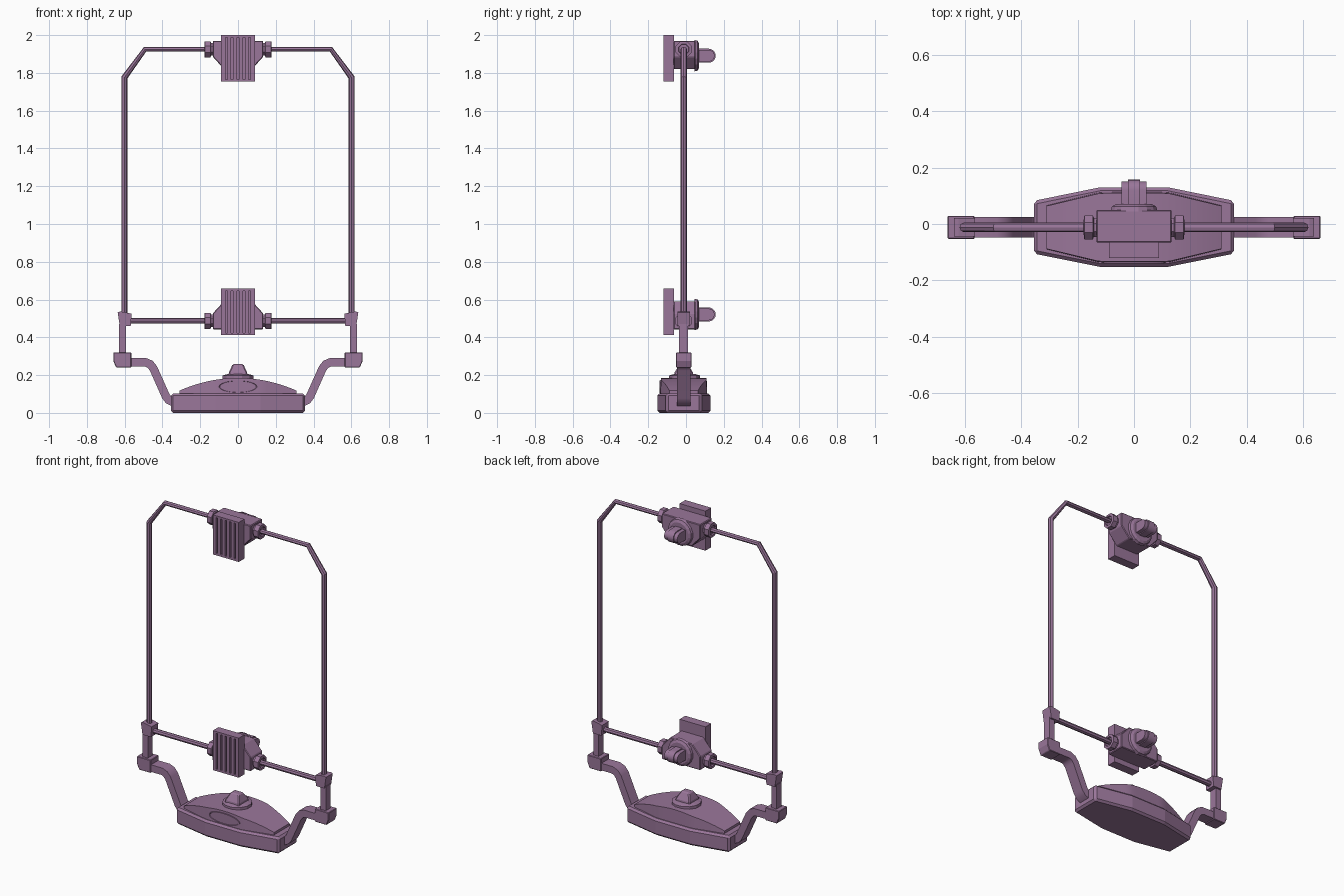
import bpy, bmesh, math
from mathutils import Vector

cube = bpy.data.objects.get("Cube")
if cube:
    bpy.data.objects.remove(cube)

mauve = bpy.data.materials.new("mauve plastic")
mauve.use_nodes = True
COLOUR = (0.32, 0.18, 0.32, 1)
mauve.diffuse_color = COLOUR
mauve.node_tree.nodes["Principled BSDF"].inputs["Base Color"].default_value = COLOUR

YC = -0.012  # depth of the frame plane


def loft(name, rings, smooth=False, bevel=0):
    """Skin a list of equal-length rings and cap both ends."""
    bm = bmesh.new()
    rows = [[bm.verts.new(p) for p in ring] for ring in rings]
    n = len(rows[0])
    for a, b in zip(rows, rows[1:]):
        for i in range(n):
            j = (i + 1) % n
            bm.faces.new((a[i], a[j], b[j], b[i]))
    bm.faces.new(rows[0])
    bm.faces.new(rows[-1])
    bmesh.ops.recalc_face_normals(bm, faces=bm.faces)
    mesh = bpy.data.meshes.new(name)
    bm.to_mesh(mesh)
    bm.free()
    mesh.materials.append(mauve)
    obj = bpy.data.objects.new(name, mesh)
    bpy.context.collection.objects.link(obj)
    if bevel:
        mod = obj.modifiers.new("Bevel", "BEVEL")
        mod.width = bevel
        mod.segments = 1
    if smooth:
        bpy.ops.object.select_all(action='DESELECT')
        obj.select_set(True)
        bpy.context.view_layer.objects.active = obj
        bpy.ops.object.shade_smooth_by_angle(angle=math.radians(35))
    return obj


def place(axis, u, v, w):
    """Point with w along the axis and u, v across it."""
    return {"x": (w, u, v), "y": (u, w, v), "z": (u, v, w)}[axis]


def prism(name, axis, pts, a, b, **kw):
    return loft(name, [[place(axis, u, v, w) for u, v in pts] for w in (a, b)], **kw)


def box(name, x, y, z, **kw):
    pts = [(x[0], y[0]), (x[1], y[0]), (x[1], y[1]), (x[0], y[1])]
    return prism(name, "z", pts, z[0], z[1], **kw)


def turned(name, axis, centre, steps, sides, squash=1, **kw):
    """Lathe-like part: steps are (radius, position along axis)."""
    rings = []
    for r, w in steps:
        angles = [2 * math.pi * (i + 0.5) / sides for i in range(sides)]
        rings.append([place(axis, centre[0] + r * math.cos(t),
                            centre[1] + r * squash * math.sin(t), w) for t in angles])
    return loft(name, rings, **kw)


def sweep(name, path, widths, section, **kw):
    """Mitred sweep along an x-z path; section is (in-plane, depth) factors."""
    pts = [Vector(p) for p in path]
    rings = []
    for i, p in enumerate(pts):
        d0 = (p - pts[max(i - 1, 0)]).normalized()
        d1 = (pts[min(i + 1, len(pts) - 1)] - p).normalized()
        d0, d1 = (d0 if d0.length else d1), (d1 if d1.length else d0)
        t = (d0 + d1).normalized()
        normal = Vector((-t.y, t.x)) / max(t.dot(d1), 0.5)
        rings.append([(p.x + normal.x * a * widths[i], YC + b,
                       p.y + normal.y * a * widths[i]) for a, b in section])
    return loft(name, rings, **kw)


# Base slab
half = [(-0.355, -0.105), (-0.12, -0.152), (0.12, -0.152), (0.355, -0.105)]
back = [(0.355, 0.082), (0.12, 0.13), (-0.12, 0.13), (-0.355, 0.082)]
prism("base_slab", "z", half + back, 0, 0.103, bevel=0.012)

# Arched deck on the base
rings = []
for i in range(25):
    x = -0.31 + 0.62 * i / 24
    d = 0.125 - 0.047 * max(0, abs(x) - 0.12) / 0.19
    z = 0.118 + 0.067 * (1 - (x / 0.31) ** 2)
    rings.append([(x, YC - d, 0.09), (x, YC - d * 0.97, z),
                  (x, YC + d * 0.97, z), (x, YC + d, 0.09)])
loft("base_deck", rings, smooth=True)

# Oval badge plate and the knob on the deck
turned("oval_plate", "y", (0, 0.139),
       [(0.108, -0.130), (0.108, -0.140), (0.1, -0.140), (0.097, -0.137)], 32, squash=0.31)
turned("base_knob_ring", "z", (0, YC + 0.005),
       [(0.085, 0.17), (0.085, 0.198), (0.06, 0.205)], 12)
loft("base_knob", [[(s * w, YC + t * d, z) for s, t in ((-1, -1), (1, -1), (1, 1), (-1, 1))]
                   for w, d, z in ((0.052, 0.052, 0.19), (0.048, 0.048, 0.215), (0.028, 0.022, 0.258))],
     bevel=0.006)

# Arms, foot brackets, posts and corner brackets on both sides
square = [(-1, -0.036), (1, -0.036), (1, 0.036), (-1, 0.036)]
for s, side in ((1, "left"), (-1, "right")):
    arm = [(0.58, 0.268), (0.49, 0.268), (0.466, 0.258), (0.448, 0.236),
           (0.382, 0.088), (0.367, 0.068), (0.335, 0.052)]
    sweep(side + "_arm", [(s * x, z) for x, z in arm], [0.022] * len(arm), square, smooth=True)
    foot = [(0.565, 0.24), (0.645, 0.24), (0.66, 0.275), (0.66, 0.32), (0.565, 0.32)]
    prism(side + "_foot_bracket", "y", [(s * x, z) for x, z in foot], YC - 0.041, YC + 0.041, bevel=0.003)
    x = sorted((s * 0.594, s * 0.631))
    box(side + "_post", x, (YC - 0.026, YC + 0.022), (0.31, 0.47))
    corner = [(0.568, 0.46), (0.626, 0.46), (0.637, 0.532), (0.622, 0.537), (0.563, 0.525)]
    prism(side + "_corner_bracket", "y", [(s * x, z) for x, z in corner], YC - 0.033, YC + 0.033)

# Hoop and lower cross bar
tube = [(math.cos(math.pi * k / 4), 0.017 * math.sin(math.pi * k / 4)) for k in range(8)]
hoop = [(0.602, 0.5), (0.602, 1.775), (0.492, 1.925)]
hoop += [(-x, z) for x, z in reversed(hoop)]
sweep("hoop", hoop, [0.016, 0.016, 0.012, 0.012, 0.016, 0.016], tube)
sweep("cross_bar", [(-0.59, 0.487), (0.59, 0.487)], [0.015, 0.015], tube)


def clamp(label, zc, f):
    """Clamp around a bar; f = 1 hangs down, f = -1 stands up."""
    def span(a, b):
        return sorted((zc + f * a, zc + f * b))

    # Body with tapered underside
    prof = [(-0.133, 0.045), (0.133, 0.045), (0.133, -0.04), (0.075, -0.104),
            (-0.075, -0.104), (-0.133, -0.04)]
    prism(label + "_clamp_body", "y", [(x, zc + f * z) for x, z in prof], -0.066, 0.05, bevel=0.004)

    # Collars where the bar enters
    for s, side in ((1, "left"), (-1, "right")):
        turned(f"{label}_{side}_collar", "x", (YC, zc),
               [(0.036, s * 0.125), (0.036, s * 0.142), (0.046, s * 0.146),
                (0.046, s * 0.176), (0.03, s * 0.178), (0.028, s * 0.168)], 8)

    # Ribbed grip pad
    top, bottom = 0.075, -0.171
    box(label + "_pad_plate", (-0.089, 0.089), (-0.105, -0.064), span(bottom, top))
    for a, b, part in ((top - 0.012, top, "upper"), (bottom, bottom + 0.012, "lower")):
        box(f"{label}_pad_{part}_rim", (-0.089, 0.089), (-0.12, -0.104), span(a, b))
    for s in (-1, 1):
        x = sorted((s * 0.089, s * 0.067))
        box(label + "_pad_side_rim", x, (-0.12, -0.104), span(bottom, top))
    for k in range(4):
        x = -0.0465 + 0.031 * k
        box(label + "_pad_rib", (x - 0.01, x + 0.01), (-0.12, -0.104), span(bottom, top))

    # Rear thumb knob: round seat and a stepped rounded fin
    zk = zc - f * 0.034
    turned(label + "_knob_seat", "y", (0, zk), [(0.085, 0.045), (0.08, 0.062), (0.065, 0.07)], 16)
    for r, w, part in ((0.037, 0.022, "ridge"), (0.031, 0.045, "fin")):
        end = [(0.12 + r * math.cos(t), zk + r * math.sin(t))
               for t in (math.pi * (k / 10 - 0.5) for k in range(11))]
        prism(f"{label}_knob_{part}", "x", [(0.06, zk - r)] + end + [(0.06, zk + r)],
              -w, w, smooth=True)


clamp("upper", 1.925, 1)
clamp("lower", 0.487, -1)
